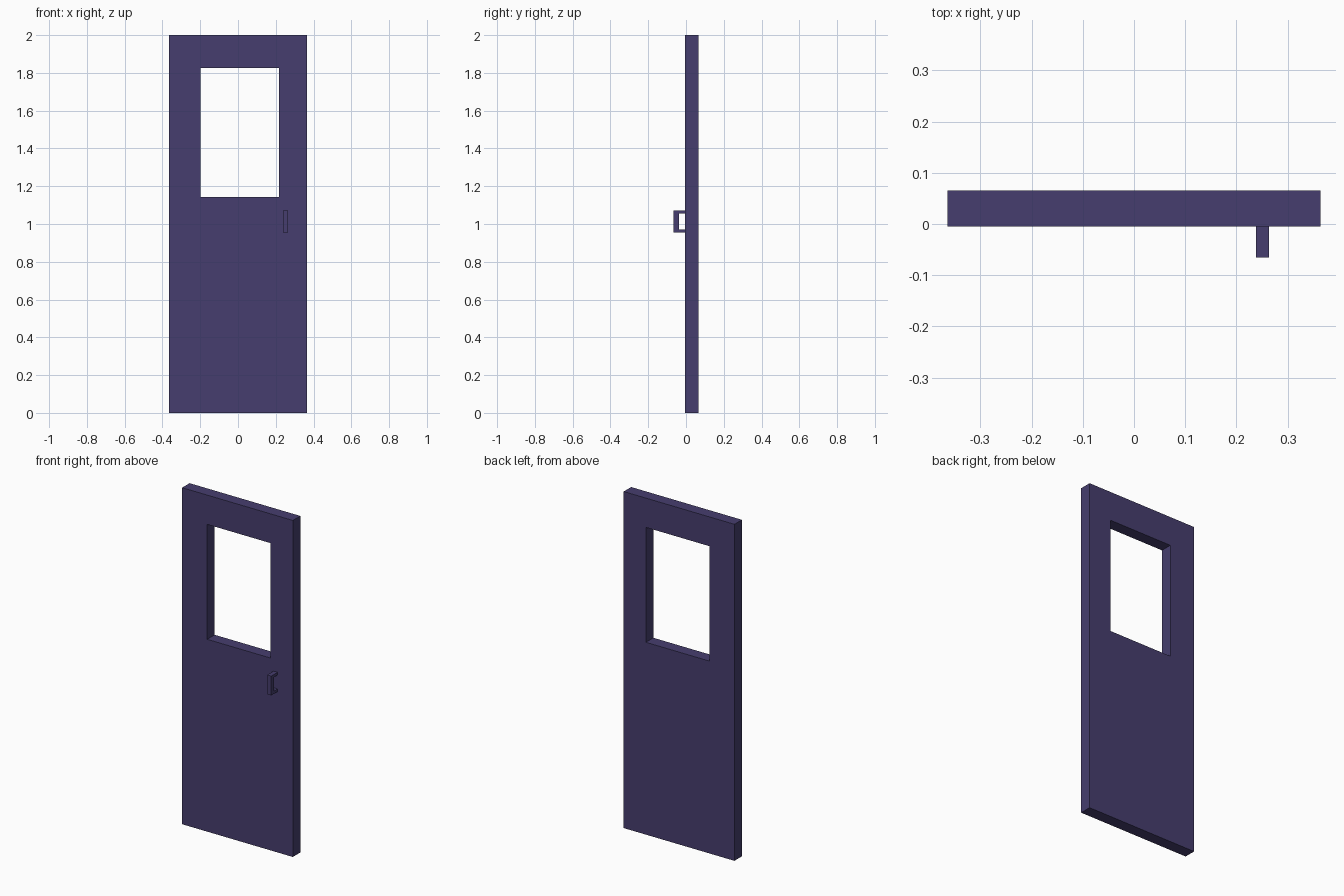
import bpy, bmesh
from mathutils import Vector

if "Cube" in bpy.data.objects:
    bpy.data.objects.remove(bpy.data.objects["Cube"])

paint = bpy.data.materials.new("dark_purple")
paint.diffuse_color = (0.061, 0.048, 0.156, 1)
paint.use_nodes = True
paint.node_tree.nodes["Principled BSDF"].inputs["Base Color"].default_value = paint.diffuse_color


def extrude_faces(name, points, faces, direction):
    """Flat faces extruded into a closed solid."""
    bm = bmesh.new()
    verts = [bm.verts.new(p) for p in points]
    flat = [bm.faces.new([verts[i] for i in f]) for f in faces]
    result = bmesh.ops.extrude_face_region(bm, geom=flat, use_keep_orig=True)
    moved = [g for g in result["geom"] if isinstance(g, bmesh.types.BMVert)]
    bmesh.ops.translate(bm, verts=moved, vec=Vector(direction))
    bmesh.ops.recalc_face_normals(bm, faces=bm.faces)
    mesh = bpy.data.meshes.new(name)
    bm.to_mesh(mesh)
    bm.free()
    mesh.materials.append(paint)
    obj = bpy.data.objects.new(name, mesh)
    bpy.context.collection.objects.link(obj)
    return obj


def rectangle(x0, x1, z0, z1, y):
    return [(x0, y, z0), (x1, y, z0), (x1, y, z1), (x0, y, z1)]


# Door slab with an open window
front = -0.005
outline = rectangle(-0.364, 0.364, 0, 2, front)
window = rectangle(-0.199, 0.218, 1.143, 1.826, front)
ring = [(i, (i + 1) % 4, 4 + (i + 1) % 4, 4 + i) for i in range(4)]
extrude_faces("door_panel", outline + window, ring, (0, 0.07, 0))

# C-shaped pull handle, side profile (y, z) extruded across x
grip, inner = -0.065, -0.038
bottom, top, bar = 0.956, 1.071, 0.016
profile = [(front, bottom), (grip, bottom), (grip, top), (front, top),
           (front, top - bar), (inner, top - bar),
           (inner, bottom + bar), (front, bottom + bar)]
extrude_faces("door_handle", [(0.238, y, z) for y, z in profile],
              [range(len(profile))], (0.026, 0, 0))
